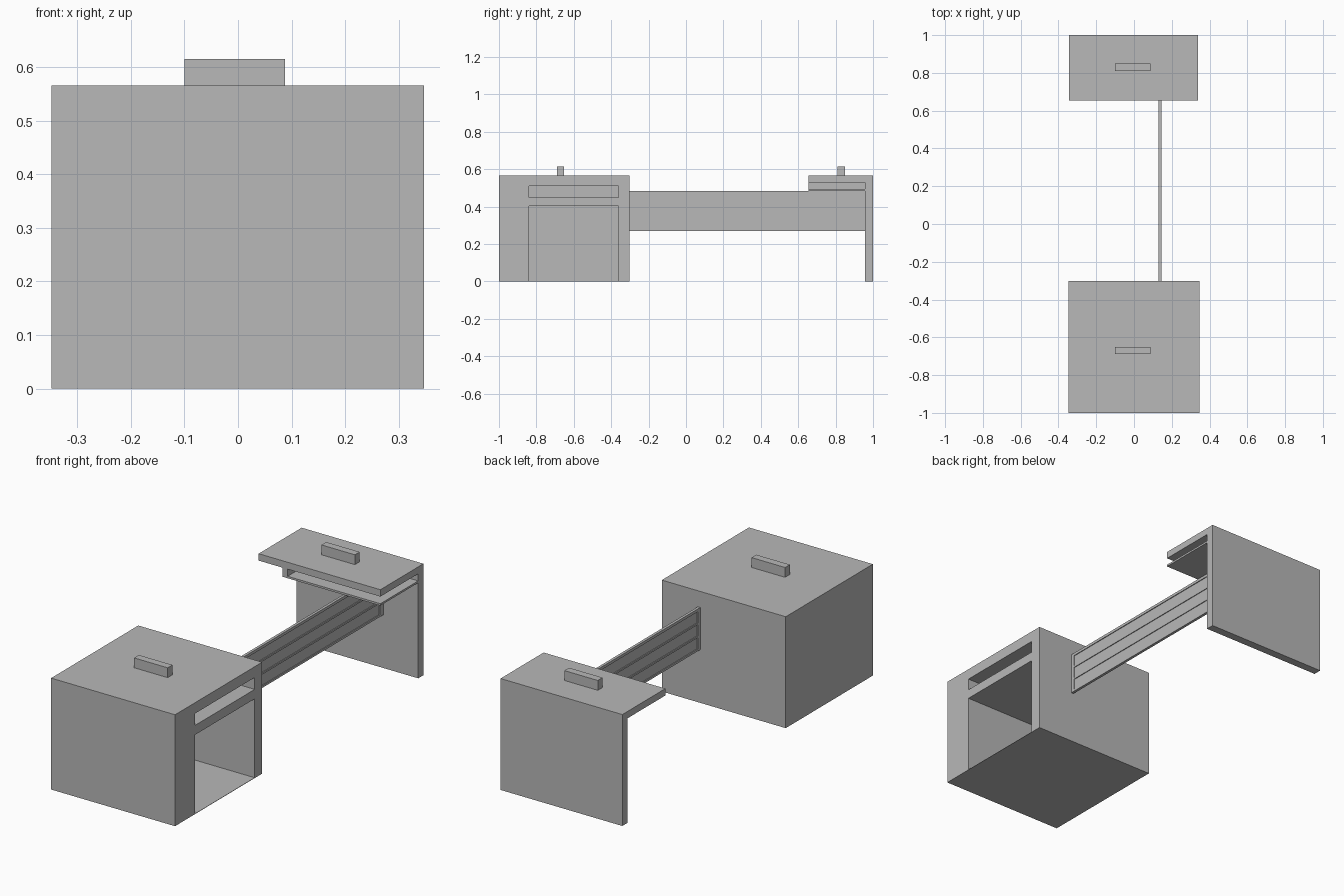
import bpy
import bmesh
from mathutils import Vector

default = bpy.data.objects.get("Cube")
if default:
    bpy.data.objects.remove(default, do_unlink=True)

grey = bpy.data.materials.new("plain grey")
grey.use_nodes = True
colour = (0.48, 0.48, 0.48, 1)
grey.diffuse_color = colour
grey.node_tree.nodes["Principled BSDF"].inputs["Base Color"].default_value = colour


def box(name, x, y, z):
    """Axis-aligned box from (low, high) ranges."""
    low, high = (Vector(corner) for corner in zip(x, y, z))
    bm = bmesh.new()
    bmesh.ops.create_cube(bm, size=1)
    bmesh.ops.scale(bm, vec=high - low, verts=bm.verts)
    bmesh.ops.translate(bm, vec=(low + high) / 2, verts=bm.verts)
    mesh = bpy.data.meshes.new(name)
    bm.to_mesh(mesh)
    bm.free()
    mesh.materials.append(grey)
    obj = bpy.data.objects.new(name, mesh)
    bpy.context.collection.objects.link(obj)
    return obj


def cut(target, cutter):
    """Subtract a hidden cutter from the target."""
    mod = target.modifiers.new(cutter.name, 'BOOLEAN')
    mod.operation = 'DIFFERENCE'
    mod.solver = 'EXACT'
    mod.object = cutter
    cutter.hide_render = True
    cutter.hide_viewport = True
    cutter.display_type = 'WIRE'


# Cabinet with a drawer slot above a tall opening, both on its left side
cabinet = box("cabinet", (-0.348, 0.347), (-1, -0.302), (0, 0.565))
cut(cabinet, box("slot_cutter", (-0.18, 0.4), (-0.84, -0.362), (0.45, 0.51)))
cut(cabinet, box("opening_cutter", (-0.28, 0.4), (-0.84, -0.362), (0.002, 0.402)))

# Far stand: upright panel and overhanging top
box("stand_panel", (-0.343, 0.34), (0.958, 1), (0, 0.53))
box("stand_top", (-0.343, 0.34), (0.655, 1), (0.53, 0.565))

# Open tray hanging below the stand top
box("tray_shelf", (-0.21, 0.34), (0.655, 0.958), (0.484, 0.494))
box("tray_side", (-0.21, -0.18), (0.655, 0.958), (0.494, 0.53))

# Connecting beam with three recessed grooves on each face
beam = box("beam", (0.131, 0.145), (-0.302, 0.958), (0.27, 0.484))
for row in range(3):
    z = 0.281 + row * 0.066
    for side, x in (("right", (0.12, 0.135)), ("left", (0.141, 0.16))):
        cut(beam, box(f"groove_cutter_{side}_{row}", x, (-0.282, 0.93), (z, z + 0.057)))

# Handles on both tops
for name, y in (("cabinet_handle", -0.67), ("stand_handle", 0.83)):
    box(name, (-0.1, 0.088), (y - 0.019, y + 0.019), (0.565, 0.615))
